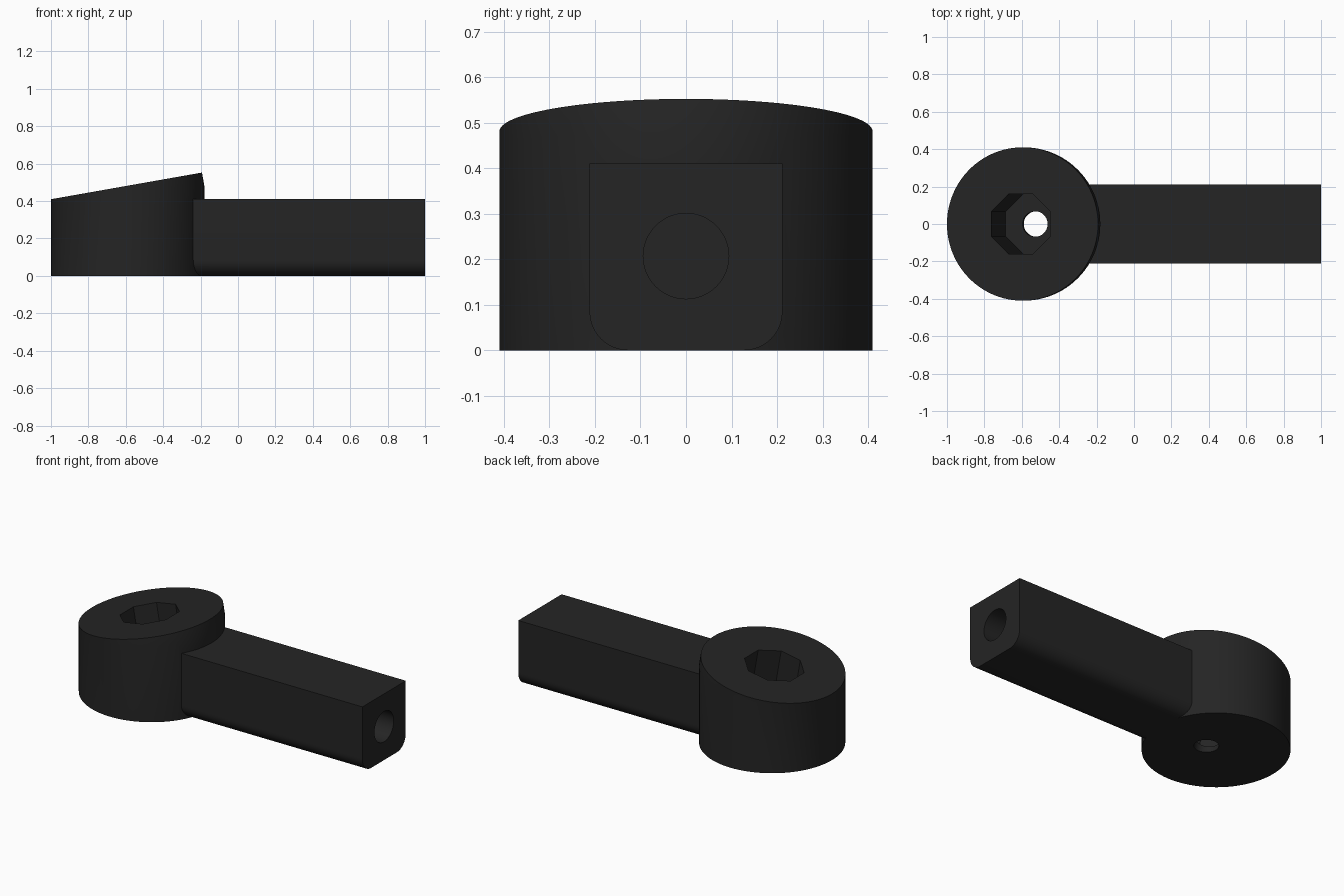
import bpy, bmesh, math
from mathutils import Matrix, Vector

if "Cube" in bpy.data.objects:
    bpy.data.objects.remove(bpy.data.objects["Cube"])

TILT = math.radians(10)
R = 0.41
CX = -0.59

black = bpy.data.materials.new("black plastic")
black.diffuse_color = (0.018, 0.018, 0.018, 1)
black.use_nodes = True
black.node_tree.nodes["Principled BSDF"].inputs["Base Color"].default_value = black.diffuse_color


def make_object(name, bm):
    bmesh.ops.recalc_face_normals(bm, faces=bm.faces)
    me = bpy.data.meshes.new(name)
    bm.to_mesh(me)
    bm.free()
    me.materials.append(black)
    ob = bpy.data.objects.new(name, me)
    bpy.context.collection.objects.link(ob)
    return ob


def prism(name, sides, radius, start, end, turn=0.0):
    """Closed prism running from start to end."""
    a, b = Vector(start), Vector(end)
    axis = b - a
    bm = bmesh.new()
    rot = Vector((0, 0, 1)).rotation_difference(axis).to_matrix().to_4x4()
    bmesh.ops.create_cone(bm, cap_ends=True, segments=sides, radius1=radius,
                          radius2=radius, depth=axis.length,
                          matrix=Matrix.Translation((a + b) / 2) @ rot
                          @ Matrix.Rotation(turn, 4, 'Z'))
    return make_object(name, bm)


def combine(target, other, operation):
    mod = target.modifiers.new(operation.lower(), 'BOOLEAN')
    mod.operation = operation
    mod.solver = 'EXACT'
    mod.object = other
    bpy.context.view_layer.objects.active = target
    bpy.ops.object.modifier_apply(modifier=mod.name)
    bpy.data.objects.remove(other)


# Round hub: upright wall, a slightly leaning upper band, tilted top disc
N = 96
bm = bmesh.new()
rings = [[], [], []]
for i in range(N):
    c, s = math.cos(2 * math.pi * i / N), math.sin(2 * math.pi * i / N)
    along = R * (1 + c)
    top = Vector((-1 + along * math.cos(TILT), R * s, 0.41 + along * math.sin(TILT)))
    drop = 0.001 + 0.035 * (1 + c)
    rings[0].append(bm.verts.new((CX + R * c, R * s, 0)))
    rings[1].append(bm.verts.new((CX + R * c, R * s, top.z - drop)))
    rings[2].append(bm.verts.new(top))
for low, high in zip(rings, rings[1:]):
    for i in range(N):
        j = (i + 1) % N
        bm.faces.new((low[i], low[j], high[j], high[i]))
bm.faces.new(rings[0][::-1])
bm.faces.new(rings[2])
handle = make_object("handle", bm)

# Square arm with rounded lower edges
HALF, ROUND, TOP = 0.212, 0.085, 0.41
profile = [(HALF, TOP), (-HALF, TOP)]
for side in (-1, 1):
    for k in range(13):
        a = math.radians(90 * (k if side < 0 else 12 - k) / 12)
        profile.append((side * (HALF - ROUND + ROUND * math.cos(a)),
                        ROUND - ROUND * math.sin(a)))
bm = bmesh.new()
near = [bm.verts.new((-0.3, y, z)) for y, z in profile]
face = bm.faces.new(near)
ext = bmesh.ops.extrude_face_region(bm, geom=[face], use_keep_orig=True)
bmesh.ops.translate(bm, vec=(1.3, 0, 0),
                    verts=[v for v in ext["geom"] if isinstance(v, bmesh.types.BMVert)])
arm = make_object("arm", bm)
combine(handle, arm, 'UNION')

# Octagonal socket, square to the tilted top
normal = Vector((-math.sin(TILT), 0, math.cos(TILT)))
mouth = Vector((-0.605, 0, 0.41 + 0.395 * math.tan(TILT)))
floor = mouth - normal * 0.44
socket = prism("socket_cutter", 8, 0.16 / math.cos(math.pi / 8),
               floor, mouth + normal * 0.1, math.pi / 8)
combine(handle, socket, 'DIFFERENCE')

# Screw hole through the socket floor
screw = prism("screw_cutter", 48, 0.068, floor - normal * 0.2, floor + normal * 0.1)
combine(handle, screw, 'DIFFERENCE')

# Round bore in the end of the arm
bore = prism("bore_cutter", 48, 0.094, (0.4, 0, 0.207), (1.1, 0, 0.207))
combine(handle, bore, 'DIFFERENCE')

bpy.ops.object.select_all(action='DESELECT')
handle.select_set(True)
bpy.context.view_layer.objects.active = handle
bpy.ops.object.shade_smooth_by_angle(angle=math.radians(20))
